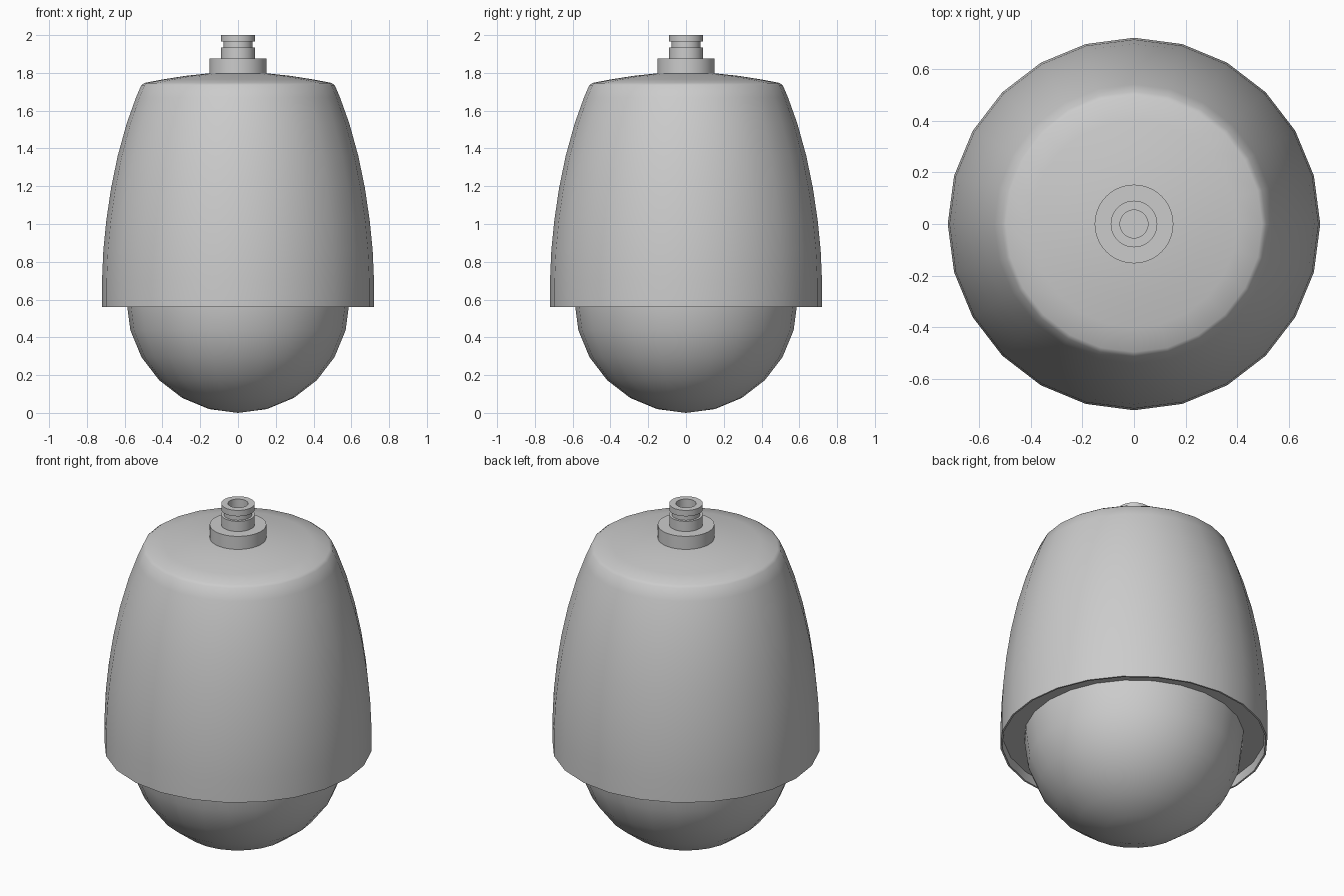
import bpy, bmesh, math

if "Cube" in bpy.data.objects:
    bpy.data.objects.remove(bpy.data.objects["Cube"])


def lathe(name, profile, segments, angle):
    """Revolve (radius, z) points around z; radius 0 becomes a pole."""
    bm = bmesh.new()
    rings = []
    for r, z in profile:
        if r == 0:
            rings.append([bm.verts.new((0, 0, z))] * segments)
        else:
            steps = [2 * math.pi * i / segments for i in range(segments)]
            rings.append([bm.verts.new((r * math.cos(a), r * math.sin(a), z)) for a in steps])
    for low, high in zip(rings, rings[1:]):
        for i in range(segments):
            j = (i + 1) % segments
            quad = dict.fromkeys((low[i], low[j], high[j], high[i]))
            bm.faces.new(list(quad))
    bmesh.ops.recalc_face_normals(bm, faces=bm.faces[:])
    mesh = bpy.data.meshes.new(name)
    bm.to_mesh(mesh)
    bm.free()
    obj = bpy.data.objects.new(name, mesh)
    bpy.context.collection.objects.link(obj)
    bpy.ops.object.select_all(action='DESELECT')
    bpy.context.view_layer.objects.active = obj
    obj.select_set(True)
    bpy.ops.object.shade_smooth_by_angle(angle=math.radians(angle))
    return obj


# Tapered housing with a shallow crown and a recessed underside
lathe("housing", [
    (0, 0.61), (0.705, 0.61), (0.71, 0.56), (0.72, 0.56), (0.72, 0.70),
    (0.713, 0.86), (0.697, 1.02), (0.672, 1.19), (0.637, 1.36),
    (0.59, 1.53), (0.54, 1.67), (0.512, 1.735), (0.495, 1.747),
    (0.40, 1.765), (0.28, 1.784), (0.15, 1.798), (0, 1.803)], 24, 50)

# Lower dome: hemisphere running up into the housing
R = 0.59
dome = [(R * math.sin(math.radians(a)), R - R * math.cos(math.radians(a)))
        for a in range(0, 91, 15)]
lathe("lens_dome", dome + [(R, 0.62), (0, 0.62)], 24, 40)

# Mounting flange
lathe("mount_flange", [(0, 1.77), (0.152, 1.77), (0.152, 1.875), (0, 1.875)], 64, 30)

# Hollow grooved connector
lathe("connector", [
    (0, 1.86), (0.09, 1.86), (0.09, 1.935), (0.076, 1.935), (0.076, 1.965),
    (0.09, 1.965), (0.09, 2.0), (0.054, 2.0), (0.054, 1.88), (0, 1.88)], 64, 30)
